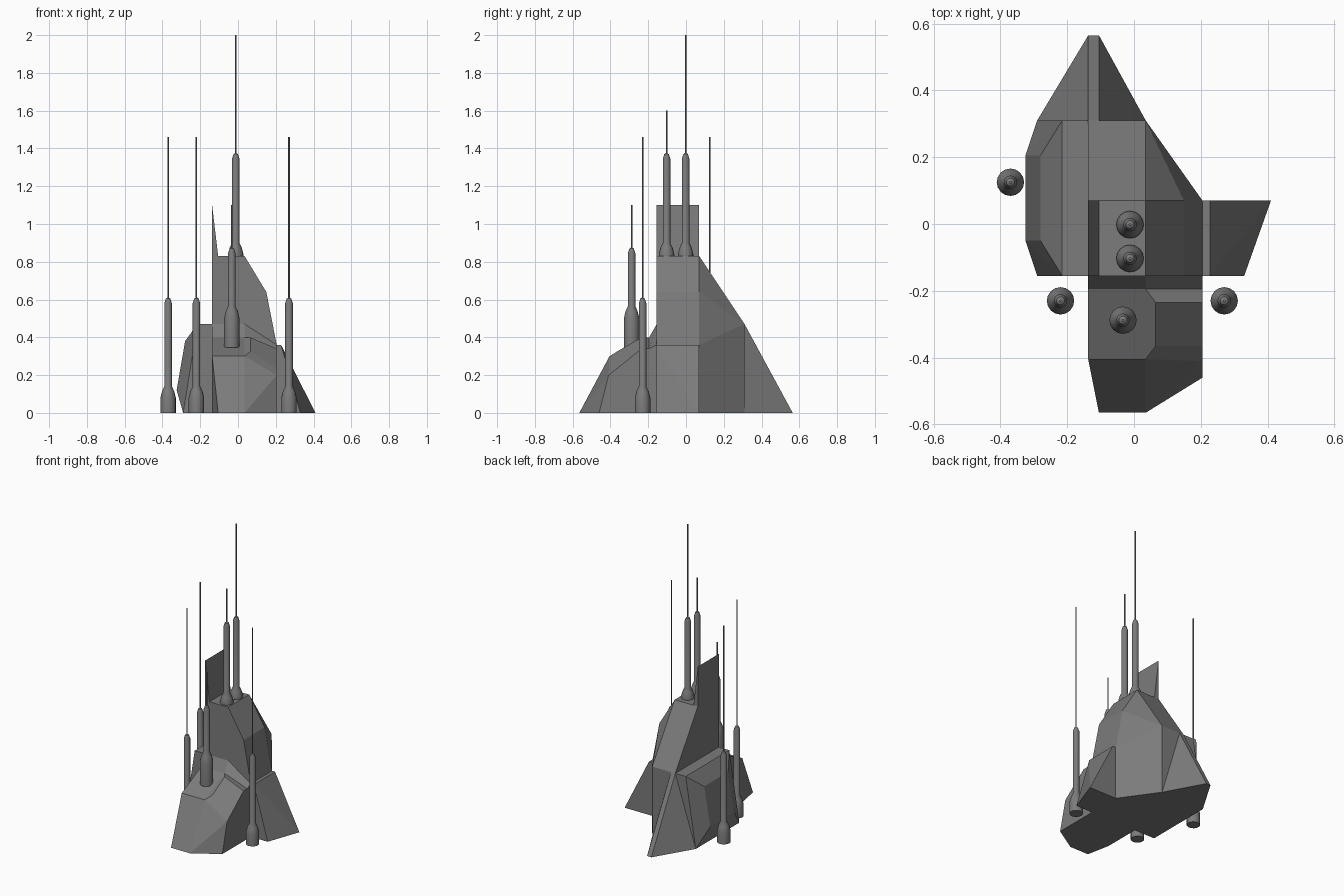
import bpy, bmesh, math

if "Cube" in bpy.data.objects:
    bpy.data.objects.remove(bpy.data.objects["Cube"])

F, B = -0.155, 0.07          # front and back planes of the tower
L, M, N, R = -0.137, 0.035, 0.065, 0.205   # main x lines

# Dark grey for every part
dark = bpy.data.materials.new("dark_grey")
dark.diffuse_color = (0.2, 0.2, 0.2, 1)
dark.use_nodes = True
dark.node_tree.nodes["Principled BSDF"].inputs["Base Color"].default_value = dark.diffuse_color


def finish(name, bm):
    bmesh.ops.recalc_face_normals(bm, faces=bm.faces[:])
    me = bpy.data.meshes.new(name)
    bm.to_mesh(me)
    bm.free()
    me.materials.append(dark)
    ob = bpy.data.objects.new(name, me)
    bpy.context.collection.objects.link(ob)
    return ob


def hull(name, pts):
    """Convex faceted block from its corner points."""
    bm = bmesh.new()
    vs = [bm.verts.new(p) for p in pts]
    bmesh.ops.convex_hull(bm, input=vs)
    bmesh.ops.dissolve_limit(bm, angle_limit=0.01, verts=bm.verts[:], edges=bm.edges[:])
    return finish(name, bm)


def prism(name, profile, y0, y1):
    """Extrude an x-z profile along y."""
    bm = bmesh.new()
    face = bm.faces.new([bm.verts.new((x, y0, z)) for x, z in profile])
    ext = bmesh.ops.extrude_face_region(bm, geom=[face])["geom"]
    bm.faces.new([bm.verts.new((x, y0, z)) for x, z in profile]) if not face.is_valid else None
    bmesh.ops.translate(bm, vec=(0, y1 - y0, 0),
                        verts=[v for v in ext if isinstance(v, bmesh.types.BMVert)])
    return finish(name, bm)


def mast(name, x, y, profile, sides=16):
    """Turn a radius-height profile around a vertical axis."""
    bm = bmesh.new()
    rings = []
    for r, z in profile:
        rings.append([bm.verts.new((x + r * math.cos(2 * math.pi * i / sides),
                                    y + r * math.sin(2 * math.pi * i / sides), z))
                      for i in range(sides)])
    for a, b in zip(rings, rings[1:]):
        for i in range(sides):
            j = (i + 1) % sides
            bm.faces.new((a[i], a[j], b[j], b[i]))
    bm.faces.new(rings[0])
    bm.faces.new(rings[-1])
    ob = finish(name, bm)
    bpy.ops.object.select_all(action='DESELECT')
    ob.select_set(True)
    bpy.context.view_layer.objects.active = ob
    bpy.ops.object.shade_smooth_by_angle(angle=math.radians(35))


# Central tower with the upright fin on its left edge
prism("tower", [(L, 0), (L, 1.1), (-0.105, 0.83), (M, 0.83), (0.15, 0.64), (R, 0.36), (R, 0)], F, B)

# Rear slope behind the tower
hull("rear_slope", [(L, B, 0), (L, B, 0.83), (M, B, 0.83), (0.15, B, 0.64), (R, B, 0.36), (R, B, 0),
                    (L, 0.31, 0), (L, 0.31, 0.47), (M, 0.31, 0.47), (M, 0.31, 0.36), (M, 0.31, 0)])

# Pointed tail with a narrow ridge
hull("tail", [(-0.29, 0.31, 0), (L, 0.31, 0.47), (-0.105, 0.31, 0.47), (M, 0.31, 0),
              (L, 0.565, 0), (-0.105, 0.565, 0)])

# Left bulge
bulge = [(x, y, z) for y in (F, 0.31) for x, z in ((L, 0), (L, 0.47), (-0.215, 0.47), (-0.29, 0))]
bulge += [(x, y, z) for y in (-0.05, 0.205) for x, z in ((-0.28, 0.38), (-0.325, 0.12))]
hull("left_bulge", bulge)

# Right buttress
hull("right_buttress", [(x, y, z) for y in (F, B) for x, z in ((R, 0), (R, 0.36), (0.228, 0.36))]
     + [(0.41, B, 0), (0.33, F, 0)])

# Front block with a rimmed facet on its right shoulder
corners = dict(
    a0=(L, F, 0.47), a1=(M, F, 0.47), a2=(R, F, 0.36),
    b0=(L, -0.195, 0.40), b1=(M, -0.195, 0.40), b2=(R, -0.195, 0.34),
    c1=(N, -0.235, 0.40), c2=(R, -0.235, 0.34),
    d1=(N, -0.365, 0.325), d2=(R, -0.365, 0.235),
    e0=(L, -0.405, 0.30), e1=(M, -0.405, 0.30), e2=(R, -0.41, 0.20),
    g0=(-0.105, -0.565, 0), g1=(M, -0.565, 0), g2=(R, -0.46, 0),
    h0=(L, F, 0), h1=(L, -0.405, 0), h2=(R, F, 0))
bm = bmesh.new()
v = {k: bm.verts.new(p) for k, p in corners.items()}
for f in ("a0 b0 b1 a1", "a1 b1 b2 a2", "b0 e0 e1 b1", "b1 c1 c2 b2", "b1 e1 d1 c1",
          "c1 d1 d2 c2", "d1 e1 e2 d2", "e0 g0 g1 e1", "e1 g1 e2", "g1 g2 e2", "e0 h1 g0",
          "a0 h0 h1 e0 b0", "a2 b2 c2 d2 e2 g2 h2", "h0 h2 g2 g1 g0 h1", "a0 a1 a2 h2 h0"):
    bm.faces.new([v[k] for k in f.split()])
finish("front_block", bm)


# Masts: (x, y, base, end of foot, start of shaft, shaft top, rod top)
masts = [("left_ground_mast", -0.37, 0.125, 0, 0.08, 0.14, 0.61, 1.46),
         ("front_left_mast", -0.22, -0.23, 0, 0.08, 0.14, 0.61, 1.46),
         ("front_right_mast", 0.27, -0.23, 0, 0.08, 0.14, 0.61, 1.46),
         ("main_mast", -0.012, -0.002, 0.83, 0.84, 0.90, 1.375, 2.0),
         ("second_mast", -0.012, -0.103, 0.83, 0.84, 0.90, 1.375, 1.6),
         ("block_mast", -0.033, -0.288, 0.345, 0.50, 0.565, 0.875, 1.10)]
for name, x, y, z0, z1, z2, z3, z4 in masts:
    mast(name, x, y, [(0.041, z0), (0.041, z1), (0.032, (z1 + z2) / 2 + 0.005), (0.020, z2),
                      (0.020, z3 - 0.03), (0.012, z3 - 0.005), (0.004, z3), (0.004, z4)])
